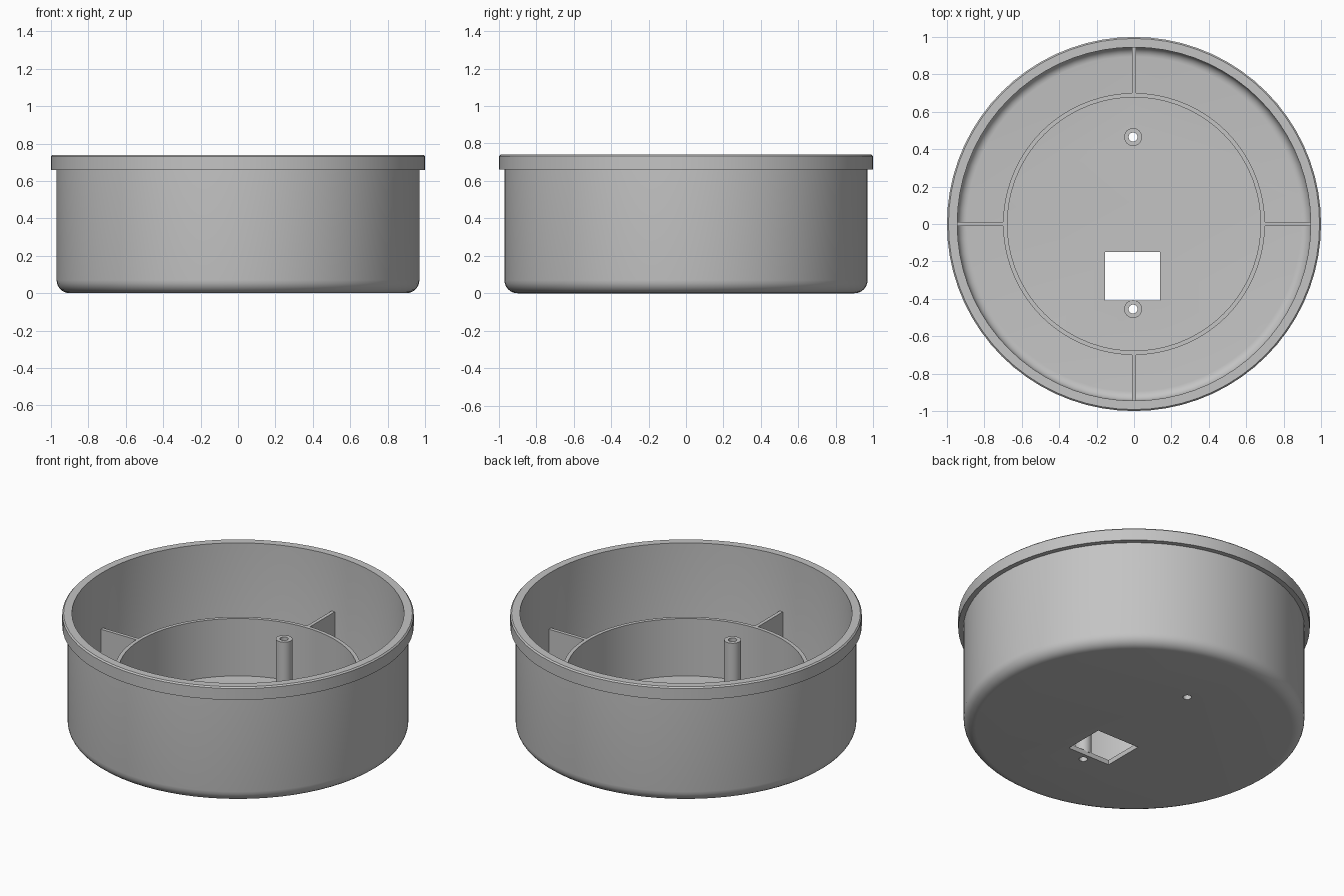
import bpy
import bmesh
from math import cos, sin, pi

SEGMENTS = 72
FLOOR = 0.03
INNER_TOP = 0.39

if "Cube" in bpy.data.objects:
    bpy.data.objects.remove(bpy.data.objects["Cube"])

grey = bpy.data.materials.new("light grey plastic")
grey.use_nodes = True
grey.diffuse_color = (0.55, 0.55, 0.55, 1)
grey.node_tree.nodes["Principled BSDF"].inputs["Base Color"].default_value = grey.diffuse_color


def finish(name, bm, location=(0, 0, 0)):
    bmesh.ops.recalc_face_normals(bm, faces=bm.faces)
    mesh = bpy.data.meshes.new(name)
    bm.to_mesh(mesh)
    bm.free()
    mesh.materials.append(grey)
    obj = bpy.data.objects.new(name, mesh)
    obj.location = location
    bpy.context.collection.objects.link(obj)
    return obj


def activate(obj):
    bpy.ops.object.select_all(action="DESELECT")
    obj.select_set(True)
    bpy.context.view_layer.objects.active = obj


def smooth(obj):
    activate(obj)
    bpy.ops.object.shade_smooth_by_angle(angle=pi / 6)


def lathe(name, profile, closed, segments=SEGMENTS, location=(0, 0, 0)):
    """Turn (radius, z) points about z; open profiles get flat end caps."""
    bm = bmesh.new()
    rings = [[bm.verts.new((r * cos(2 * pi * i / segments), r * sin(2 * pi * i / segments), z))
              for i in range(segments)] for r, z in profile]
    pairs = list(zip(rings, rings[1:]))
    if closed:
        pairs.append((rings[-1], rings[0]))
    else:
        bm.faces.new(rings[0])
        bm.faces.new(rings[-1])
    for a, b in pairs:
        for i in range(segments):
            j = (i + 1) % segments
            bm.faces.new((a[i], a[j], b[j], b[i]))
    return finish(name, bm, location)


def box(name, x0, x1, y0, y1, z0, z1):
    bm = bmesh.new()
    bmesh.ops.create_cube(bm, size=1)
    for v in bm.verts:
        v.co = (x1 if v.co.x > 0 else x0, y1 if v.co.y > 0 else y0, z1 if v.co.z > 0 else z0)
    return finish(name, bm)


def fillet(cr, cz, radius, steps=6):
    """Quarter arc from straight down to straight out."""
    return [(cr + radius * sin(pi / 2 * i / steps), cz - radius * cos(pi / 2 * i / steps))
            for i in range(steps + 1)]


def tube(name, outer, inner, z0, z1, segments, location=(0, 0, 0)):
    return lathe(name, [(outer, z0), (outer, z1), (inner, z1), (inner, z0)], True, segments, location)


# Cup with rounded base and thick rim
outside = fillet(0.9, 0.07, 0.07)
rim = [(0.97, 0.66), (1.0, 0.66), (1.0, 0.732), (0.992, 0.74), (0.945, 0.74)]
inside = fillet(0.895, FLOOR + 0.05, 0.05)[::-1]
cup = lathe("cup_body", outside + rim + inside, False)

# Openings through the floor
posts = {"back": (-0.005, 0.465, 0), "front": (-0.005, -0.455, 0)}
cutters = [box("window_cutter", -0.155, 0.14, -0.41, -0.15, -0.1, 0.15)]
for side, place in posts.items():
    cutters.append(lathe(side + "_screw_cutter", [(0.024, -0.1), (0.024, 0.15)], False, 24, place))
for cutter in cutters:
    cutter.hide_render = True
    activate(cup)
    cut = cup.modifiers.new("opening", "BOOLEAN")
    cut.operation = "DIFFERENCE"
    cut.solver = "EXACT"
    cut.object = cutter
    bpy.ops.object.modifier_apply(modifier=cut.name)
    bpy.data.objects.remove(cutter)
smooth(cup)

# Hollow screw posts
for side, place in posts.items():
    smooth(tube(side + "_screw_post", 0.048, 0.024, FLOOR - 0.005, 0.4, 24, place))

# Inner ring wall
smooth(tube("inner_ring_wall", 0.7, 0.677, FLOOR - 0.005, INNER_TOP, SEGMENTS))

# Four ribs joining the ring to the cup wall
for i, side in enumerate(("left", "back", "right", "front")):
    rib = box(side + "_rib", 0.69, 0.952, -0.011, 0.011, FLOOR - 0.002, INNER_TOP)
    rib.rotation_euler.z = i * pi / 2
